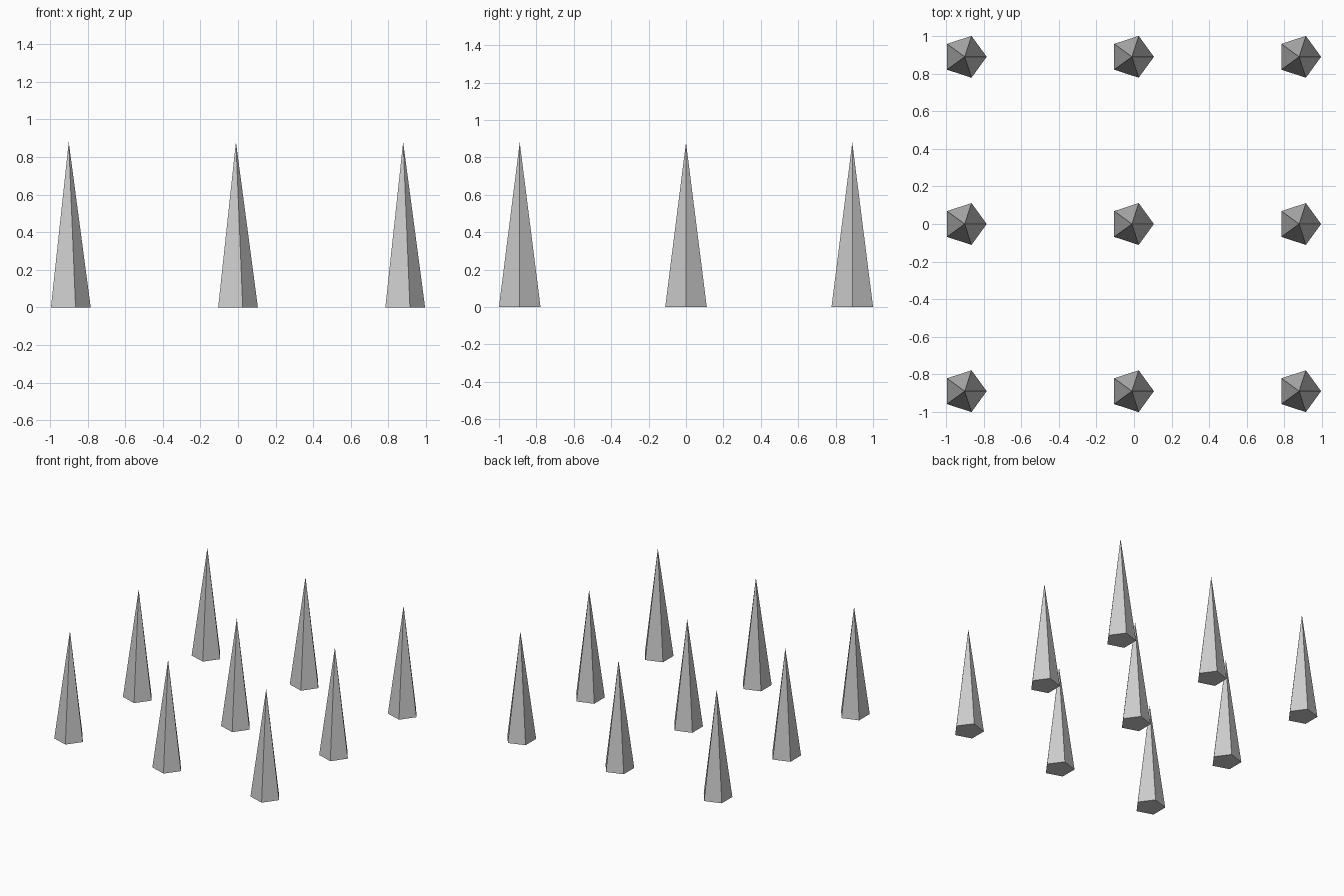
import bpy
import bmesh
from math import cos, sin, tau

if "Cube" in bpy.data.objects:
    bpy.data.objects.remove(bpy.data.objects["Cube"])

RADIUS, HEIGHT, SPACING, X_SHIFT = 0.1168, 0.88, 0.889, -0.011

# Five-sided spike with a closed base, one corner pointing to +x
bm = bmesh.new()
base = [bm.verts.new((RADIUS * cos(tau * i / 5), RADIUS * sin(tau * i / 5), 0)) for i in range(5)]
tip = bm.verts.new((0, 0, HEIGHT))
bm.faces.new(base[::-1])
for i in range(5):
    bm.faces.new((base[i], base[(i + 1) % 5], tip))
mesh = bpy.data.meshes.new("spike")
bm.to_mesh(mesh)
bm.free()

# Three by three grid of spikes
for row in (-1, 0, 1):
    for col in (-1, 0, 1):
        spike = bpy.data.objects.new("spike", mesh)
        spike.location = (X_SHIFT + col * SPACING, row * SPACING, 0)
        bpy.context.collection.objects.link(spike)
